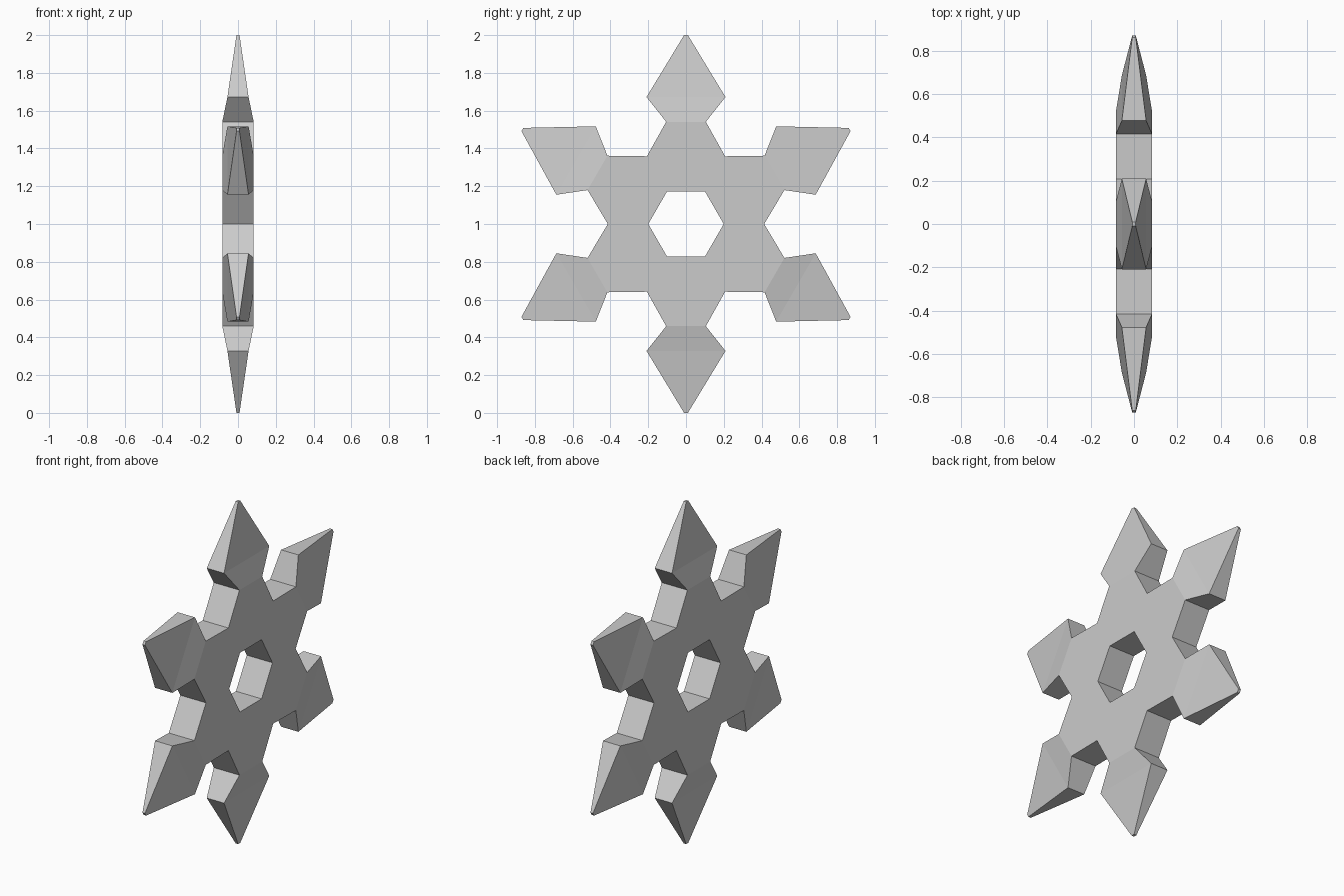
import bpy, bmesh
from math import radians, tan
from mathutils import Matrix, Vector

if "Cube" in bpy.data.objects:
    bpy.data.objects.remove(bpy.data.objects["Cube"])

# Arm profile from the hole outwards: (radius, half width, half thickness)
HEX = tan(radians(30))
SECTIONS = [
    (0.173, 0.173 * HEX, 0.083),    # hole edge
    (0.3585, 0.3585 * HEX, 0.083),  # hub edge
    (0.541, 0.105, 0.083),          # neck
    (0.672, 0.209, 0.056),          # widest part of the point
    (1.0, 0.01, 0.008),             # tip
]


def add_sector(bm, turn):
    """One sixth of the star: hub wedge, neck and tapering point."""
    rings = []
    for r, w, t in SECTIONS:
        corners = [(-t, -w, r), (t, -w, r), (t, w, r), (-t, w, r)]
        rings.append([bm.verts.new(turn @ Vector(c)) for c in corners])
    for i, (a, b) in enumerate(zip(rings, rings[1:])):
        for k in range(4):
            if i == 0 and k in (0, 2):
                continue  # hub wedges meet here, so no wall
            n = (k + 1) % 4
            bm.faces.new((a[k], a[n], b[n], b[k]))
    bm.faces.new(rings[0][::-1])  # hole wall
    bm.faces.new(rings[-1])       # blunt tip


# Six sectors welded into one star
bm = bmesh.new()
for i in range(6):
    add_sector(bm, Matrix.Rotation(radians(60 * i), 3, 'X'))
bmesh.ops.remove_doubles(bm, verts=bm.verts, dist=0.001)
bmesh.ops.recalc_face_normals(bm, faces=bm.faces)
mesh = bpy.data.meshes.new("six_pointed_star")
bm.to_mesh(mesh)
bm.free()
star = bpy.data.objects.new("six_pointed_star", mesh)
star.location.z = 1.0
bpy.context.collection.objects.link(star)
